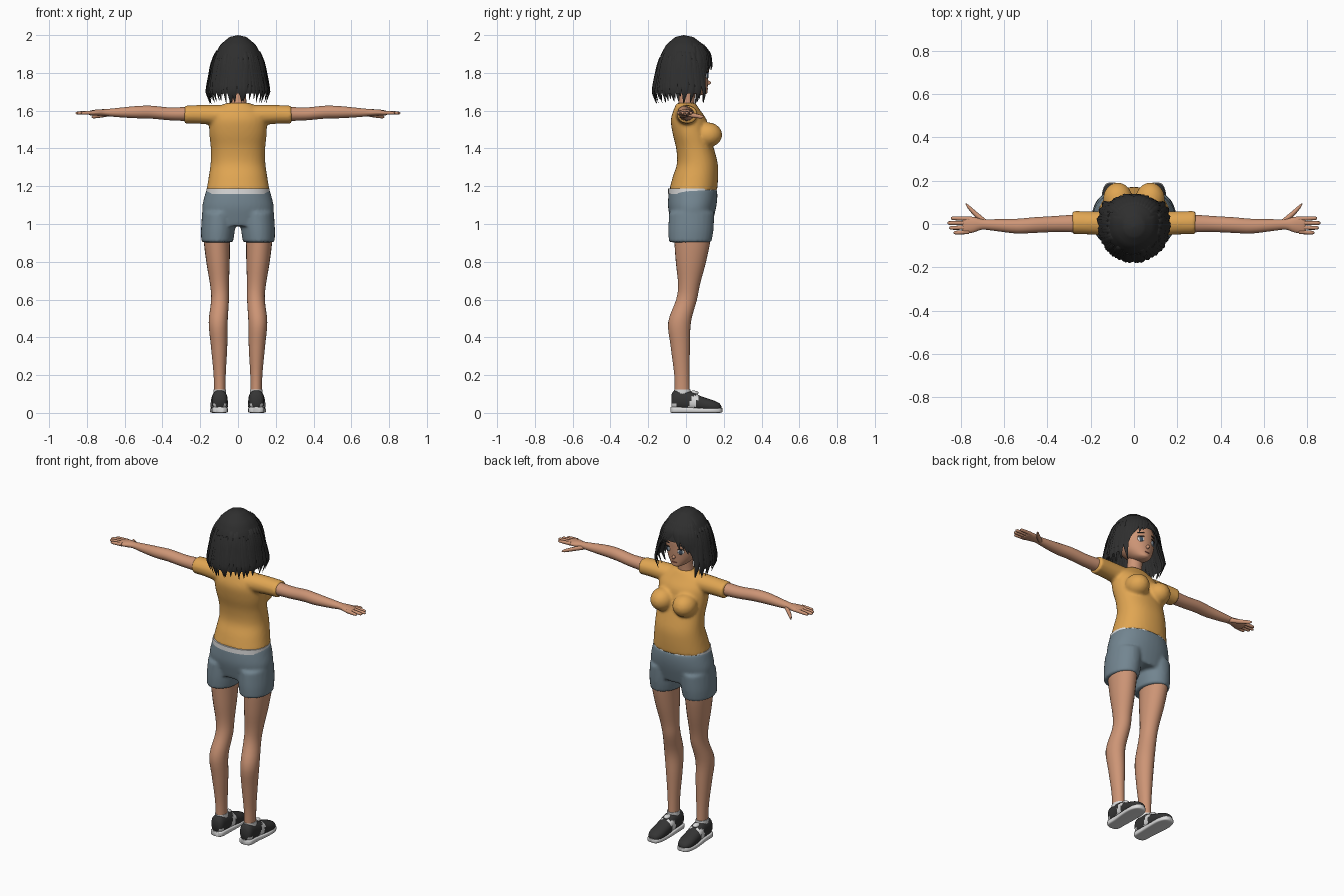
import bpy, bmesh, math, random
from mathutils import Matrix, Vector

random.seed(4)
cube = bpy.data.objects.get("Cube")
if cube:
    bpy.data.objects.remove(cube)


def material(name, r, g, b):
    m = bpy.data.materials.new(name)
    m.use_nodes = True
    m.diffuse_color = (r, g, b, 1)
    m.node_tree.nodes["Principled BSDF"].inputs["Base Color"].default_value = (r, g, b, 1)
    return m


SKIN = material("skin", .61, .3, .18)
HAIR = material("black_hair", .028, .028, .028)
SHIRT = material("mustard_cloth", .75, .38, .085)
DENIM = material("blue_grey_cloth", .17, .235, .28)
DARK = material("dark_shoe", .035, .035, .035)
WHITE = material("off_white", .7, .7, .7)
IRIS = material("slate_iris", .05, .08, .12)
LIP = material("lip", .4, .12, .09)


def spline(rows, steps):
    """Catmull-Rom resampling of section rows."""
    out = []
    for i in range(len(rows) - 1):
        a, b, c, d = (Vector(rows[min(max(k, 0), len(rows) - 1)]) for k in range(i - 1, i + 3))
        for k in range(steps):
            t = k / steps
            out.append(b + (c - a) * t / 2 + (a - b * 2.5 + c * 2 - d / 2) * t * t
                       + (b * 1.5 - a / 2 - c * 1.5 + d / 2) * t ** 3)
    return out + [Vector(rows[-1])]


def loft(bm, axis, rows, side=1, sides=24, power=2, steps=4):
    """Skin superellipse sections (position, centre u, centre v, radius u, radius v)."""
    rings = []
    for p, cu, cv, ru, rv in spline(rows, steps):
        ring = []
        for k in range(sides):
            c, s = math.cos(math.tau * k / sides), math.sin(math.tau * k / sides)
            u = cu + max(ru, .001) * math.copysign(abs(c) ** (2 / power), c)
            v = cv + max(rv, .001) * math.copysign(abs(s) ** (2 / power), s)
            x, y, z = {"x": (p, u, v), "y": (u, p, v), "z": (u, v, p)}[axis]
            ring.append(bm.verts.new((x * side, y, z)))
        rings.append(ring)
    for lo, hi in zip(rings, rings[1:]):
        for k in range(sides):
            j = (k + 1) % sides
            bm.faces.new((lo[k], lo[j], hi[j], hi[k]))
    bm.faces.new(rings[0])
    bm.faces.new(rings[-1])


def ball(bm, loc, radii, turn=0, tilt=0):
    m = (Matrix.Translation(loc) @ Matrix.Rotation(turn, 4, "Z")
         @ Matrix.Rotation(tilt, 4, "Y") @ Matrix.Diagonal((*radii, 1)))
    bmesh.ops.create_uvsphere(bm, u_segments=24, v_segments=14, radius=1, matrix=m)


def finish(bm, name, *mats, rule=None, voxel=0, sharp=50):
    bmesh.ops.recalc_face_normals(bm, faces=bm.faces)
    if rule:
        for f in bm.faces:
            f.material_index = rule(f.calc_center_median())
    me = bpy.data.meshes.new(name)
    bm.to_mesh(me)
    bm.free()
    for m in mats:
        me.materials.append(m)
    me.shade_smooth()
    me.set_sharp_from_angle(angle=math.radians(sharp))
    ob = bpy.data.objects.new(name, me)
    bpy.context.scene.collection.objects.link(ob)
    if voxel:
        mod = ob.modifiers.new("blend", "REMESH")
        mod.mode, mod.voxel_size, mod.use_smooth_shade = "VOXEL", voxel, True
        mod = ob.modifiers.new("soften", "SMOOTH")
        mod.factor, mod.iterations = .5, 5
    return ob


BOTH = (1, -1)

# Shirt: torso, sleeves and bust blended together
bm = bmesh.new()
loft(bm, "z", [(1.178, 0, .038, .167, .127), (1.25, 0, .05, .155, .12), (1.32, 0, .06, .145, .108),
               (1.4, 0, .048, .144, .1), (1.48, 0, .027, .152, .098), (1.55, 0, .015, .15, .095),
               (1.6, 0, .005, .125, .072), (1.64, 0, 0, .065, .05)], sides=40, power=2.2)
for s in BOTH:
    loft(bm, "x", [(.06, 0, 1.575, .06, .056), (.2, .005, 1.58, .054, .05),
                   (.285, .007, 1.579, .054, .048)], s)
    ball(bm, (.075 * s, .115, 1.472), (.068, .077, .066))
finish(bm, "shirt", SHIRT, voxel=.009)

# Undershirt edge showing at the back of the waist
bm = bmesh.new()
loft(bm, "z", [(1.16, 0, .034, .169, .129), (1.188, 0, .034, .167, .128)], sides=40, power=2.2)
finish(bm, "undershirt_edge", WHITE)

# Shorts
bm = bmesh.new()
loft(bm, "z", [(.99, 0, .03, .18, .105), (1.08, 0, .032, .19, .126), (1.14, 0, .036, .179, .13),
               (1.185, 0, .038, .166, .126)], sides=40, power=2.2)
for s in BOTH:
    loft(bm, "z", [(.903, .11, .022, .084, .113), (.97, .106, .026, .09, .12),
                   (1.06, .1, .03, .09, .12)], s)
finish(bm, "shorts", DENIM, voxel=.009)

# Legs
bm = bmesh.new()
for s in BOTH:
    loft(bm, "z", [(.08, .096, -.02, .03, .04), (.2, .097, -.022, .032, .04),
                   (.35, .1, -.03, .043, .051), (.48, .105, -.034, .05, .06),
                   (.6, .095, .003, .047, .055), (.68, .098, .016, .05, .058),
                   (.8, .106, .026, .062, .08), (.92, .112, .034, .07, .096),
                   (1, .11, .034, .07, .096)], s)
finish(bm, "legs", SKIN)

# Arms, palms, fingers and thumbs
bm = bmesh.new()
for s in BOTH:
    loft(bm, "x", [(.25, .003, 1.583, .042, .038), (.36, 0, 1.583, .037, .034),
                   (.46, -.005, 1.592, .036, .034), (.54, -.01, 1.592, .034, .032),
                   (.64, -.005, 1.59, .027, .024), (.7, -.002, 1.59, .024, .018),
                   (.74, -.003, 1.59, .036, .017), (.78, -.006, 1.588, .038, .013),
                   (.79, -.006, 1.588, .03, .008)], s)
    for i, tip in enumerate((.832, .852, .86, .845)):
        y = -.036 + .02 * i
        loft(bm, "x", [(.76, y, 1.59, .01, .011), (tip - .02, y * 1.1, 1.588, .009, .009),
                       (tip - .005, y * 1.1, 1.587, .007, .006), (tip, y * 1.1, 1.587, .002, .002)],
             s, sides=10)
    loft(bm, "x", [(.68, .005, 1.583, .014, .013), (.73, .045, 1.574, .015, .012),
                   (.765, .08, 1.568, .01, .009), (.776, .092, 1.566, .002, .002)], s, sides=10)
finish(bm, "arms_and_hands", SKIN)

# Shoes: dark uppers with pale side panels and heel tabs
bm = bmesh.new()
for s in BOTH:
    loft(bm, "y", [(-.078, .097, .06, .025, .035), (-.06, .097, .067, .039, .053),
                   (-.01, .097, .066, .042, .054), (.03, .098, .062, .044, .05),
                   (.08, .099, .048, .046, .04), (.14, .1, .036, .045, .032),
                   (.175, .1, .03, .032, .022), (.187, .1, .026, .015, .01)], s, power=2.3)
finish(bm, "shoe_uppers", DARK, WHITE,
       rule=lambda c: int(0 < c.y - c.z * .4 < .035 and c.z < .095 or c.y < -.045 and c.z < .05))

bm = bmesh.new()
for s in BOTH:
    loft(bm, "y", [(-.082, .097, .016, .02, .014), (-.065, .097, .016, .04, .016),
                   (0, .097, .015, .043, .015), (.08, .1, .013, .048, .013),
                   (.14, .101, .013, .047, .013), (.18, .101, .013, .033, .013),
                   (.192, .101, .015, .012, .01)], s, power=5)
finish(bm, "shoe_soles", WHITE)

bm = bmesh.new()
for s in BOTH:
    loft(bm, "z", [(.1, .097, -.018, .034, .046), (.124, .097, -.019, .033, .043)], s)
    ball(bm, (.098 * s, .04, .106), (.018, .026, .012))
finish(bm, "shoe_collars_and_tongues", WHITE)

# Head, neck, nose and ears
bm = bmesh.new()
loft(bm, "z", [(1.684, 0, .082, .012, .015), (1.692, 0, .07, .034, .042), (1.71, 0, .05, .058, .064),
               (1.745, 0, .028, .085, .088), (1.8, 0, .012, .103, .107), (1.86, 0, .002, .108, .115),
               (1.93, 0, -.01, .085, .09), (1.965, 0, -.012, .02, .02)], sides=32)
loft(bm, "z", [(1.58, 0, -.005, .06, .05), (1.64, 0, .002, .045, .042), (1.74, 0, .012, .042, .042)])
ball(bm, (0, .116, 1.748), (.009, .016, .011))
for s in BOTH:
    ball(bm, (.104 * s, 0, 1.785), (.01, .02, .03))
finish(bm, "head", SKIN)

# Painted face details as thin plates
face = (("eye_whites", WHITE, (.043, .1105, 1.787), (.019, .005, .016), 0),
        ("irises", IRIS, (.043, .114, 1.787), (.011, .004, .015), 0),
        ("upper_lashes", HAIR, (.044, .1135, 1.803), (.021, .004, .003), .12),
        ("eyebrows", HAIR, (.044, .1125, 1.826), (.021, .004, .003), .1))
for name, mat, (x, y, z), radii, tilt in face:
    bm = bmesh.new()
    for s in BOTH:
        ball(bm, (x * s, y, z), radii, -.45 * s, tilt * s)
    finish(bm, name, mat)
bm = bmesh.new()
ball(bm, (0, .1125, 1.716), (.017, .005, .004))
finish(bm, "lips", LIP)

# Hair: outline radius by height, bulging a little toward the face
OUTLINE = [(2, 0), (1.99, .045), (1.95, .092), (1.9, .12), (1.85, .134), (1.8, .142),
           (1.75, .154), (1.7, .165), (1.63, .145)]


def hair_point(angle, z, out=0):
    r = OUTLINE[-1][1]
    for (za, ra), (zb, rb) in zip(OUTLINE, OUTLINE[1:]):
        if za >= z >= zb:
            r = ra + (rb - ra) * (za - z) / (za - zb)
            break
    r = r * (1 + .13 * max(0, math.cos(angle))) + out
    return Vector((r * math.sin(angle), r * math.cos(angle) - .012, z))


def lock(bm, angle, top, tip, width, sway=0, steps=9):
    """Tapered hanging strand with a diamond section."""
    rings = []
    for i in range(steps + 1):
        t = i / steps
        z, a = top + (tip - top) * t, angle + sway * t * t
        w = width * min(1, .35 + 2 * t) * (1 - t ** 3) + .001
        out = Vector((math.sin(a), math.cos(a), 0))
        across = Vector((out.y, -out.x, 0))
        p = hair_point(a, z)
        rings.append([bm.verts.new(p + d) for d in
                      (across * w, out * w * .55, -across * w, -out * w * .5)])
    for lo, hi in zip(rings, rings[1:]):
        for k in range(4):
            bm.faces.new((lo[k], lo[k - 1], hi[k - 1], hi[k]))
    bm.faces.new(rings[0])
    bm.faces.new(rings[-1])


bm = bmesh.new()
SEG, ROWS = 64, 18
grid = []
for i in range(ROWS + 1):
    row = []
    for k in range(SEG):
        a = math.tau * k / SEG - math.pi
        low = 1.69 if abs(a) > 1.05 else 1.85
        row.append(bm.verts.new(hair_point(a, 1.9995 - (1.9995 - low) * (i / ROWS) ** 1.6)))
    grid.append(row)
bm.faces.new(grid[0])
for lo, hi in zip(grid, grid[1:]):
    for k in range(SEG):
        bm.faces.new((lo[k], lo[k - 1], hi[k - 1], hi[k]))
finish(bm, "hair_cap", HAIR, sharp=70)

bm = bmesh.new()
for i in range(46):
    a = .95 + (math.tau - 1.9) * i / 45
    lock(bm, a, random.uniform(1.86, 1.92), random.uniform(1.635, 1.68),
         random.uniform(.015, .023), random.uniform(-.12, .12))
finish(bm, "hanging_locks", HAIR, sharp=70)

# Fringe parted to both sides, with longer strands framing the face
bm = bmesh.new()
for s in BOTH:
    for i in range(7):
        lock(bm, s * (.06 + .13 * i), 1.95, 1.835 - .012 * i + random.uniform(-.012, .012),
             .019, s * random.uniform(.1, .22))
    lock(bm, s * .8, 1.9, 1.71, .015, s * .1)
    lock(bm, s * .62, 1.92, 1.765, .011, s * .2)
finish(bm, "fringe", HAIR, sharp=70)
